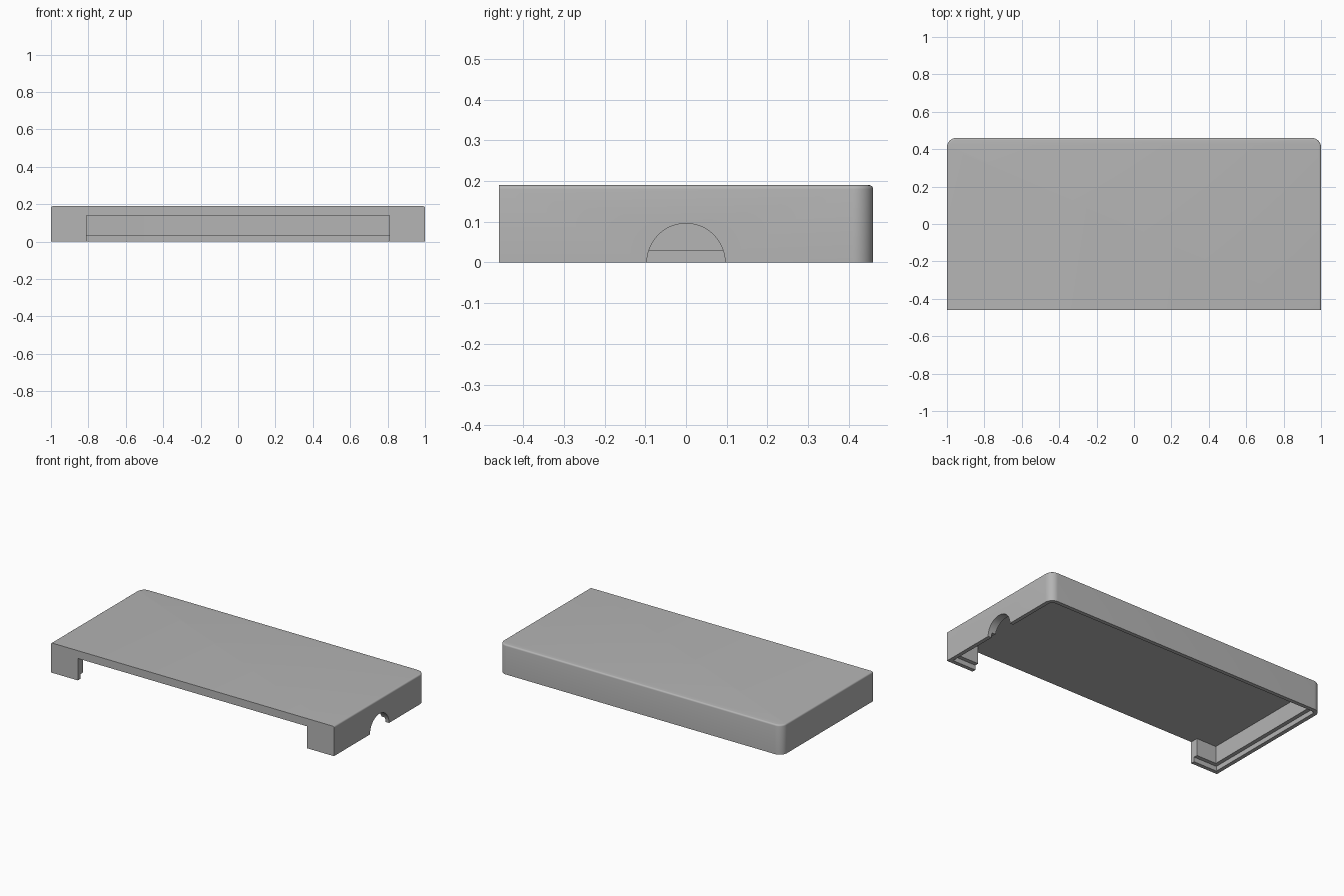
import bpy, bmesh
from math import sin, cos, pi, radians

# Overall sizes
HX, HY, H = 1.0, 0.46, 0.19
CORNER, FILLET = 0.05, 0.01
WALL, LIP, STEP = 0.05, 0.025, 0.03
OPEN_X, OPEN_Z = 0.81, 0.14
PORT_R = 0.096

default = bpy.data.objects.get("Cube")
if default:
    bpy.data.objects.remove(default, do_unlink=True)

grey = bpy.data.materials.new("light grey plastic")
grey.use_nodes = True
colour = (0.46, 0.46, 0.46, 1)
grey.diffuse_color = colour
grey.node_tree.nodes["Principled BSDF"].inputs["Base Color"].default_value = colour


def outline(inset, front):
    """Plan outline: square front corners, rounded back corners."""
    x, r = HX - inset, max(CORNER - inset, 0.004)
    back = HY - inset
    pts = [(-x, -HY + front), (x, -HY + front)]
    for side, start in ((1, 0), (-1, pi / 2)):
        for k in range(13):
            a = start + k * pi / 24
            pts.append((side * (x - r) + r * cos(a), back - r + r * sin(a)))
    return pts


def make_object(name, bm):
    bmesh.ops.recalc_face_normals(bm, faces=bm.faces)
    mesh = bpy.data.meshes.new(name)
    bm.to_mesh(mesh)
    bm.free()
    mesh.materials.append(grey)
    obj = bpy.data.objects.new(name, mesh)
    bpy.context.collection.objects.link(obj)
    return obj


def loft(name, rings):
    """Closed solid through equal-length rings of 3D points."""
    bm = bmesh.new()
    loops = [[bm.verts.new(p) for p in ring] for ring in rings]
    for low, high in zip(loops, loops[1:]):
        n = len(low)
        for i in range(n):
            j = (i + 1) % n
            bm.faces.new((low[i], low[j], high[j], high[i]))
    bm.faces.new(loops[0][::-1])
    bm.faces.new(loops[-1])
    return make_object(name, bm)


def plan_ring(inset, front, z):
    return [(x, y, z) for x, y in outline(inset, front)]


# Outer body with a small fillet round the top of the sides and back
rings = [plan_ring(0, 0, 0)]
for k in range(5):
    a = k * pi / 8
    rings.append(plan_ring(FILLET * (1 - cos(a)), 0, H - FILLET + FILLET * sin(a)))
body = loft("case_cover", rings)

# Main cavity and the wider recess that leaves a thin lip on the rim
cavity = loft("cavity_cutter", [plan_ring(WALL, WALL, z) for z in (-0.1, OPEN_Z)])
recess = loft("rim_cutter", [plan_ring(LIP, LIP, z) for z in (-0.1, STEP)])

# Wide front opening, reaching the ceiling
front_opening = loft("front_opening_cutter", [
    [(-OPEN_X, -HY - 0.1, z), (OPEN_X, -HY - 0.1, z),
     (OPEN_X, -HY + 0.15, z), (-OPEN_X, -HY + 0.15, z)]
    for z in (-0.1, OPEN_Z)])

# Round cable port through the left wall
port = loft("port_cutter", [
    [(x, PORT_R * cos(k * pi / 24), PORT_R * sin(k * pi / 24)) for k in range(48)]
    for x in (HX - 0.2, HX + 0.1)])

# Cut the openings, then discard the cutters
bpy.context.view_layer.objects.active = body
for cutter in (cavity, recess, front_opening, port):
    mod = body.modifiers.new("cut", 'BOOLEAN')
    mod.operation, mod.solver, mod.object = 'DIFFERENCE', 'EXACT', cutter
    bpy.ops.object.modifier_apply(modifier=mod.name)
    bpy.data.objects.remove(cutter, do_unlink=True)

# Smooth rounded edges, crisp everywhere else
bpy.ops.object.select_all(action='DESELECT')
body.select_set(True)
bpy.ops.object.shade_smooth_by_angle(angle=radians(30))
